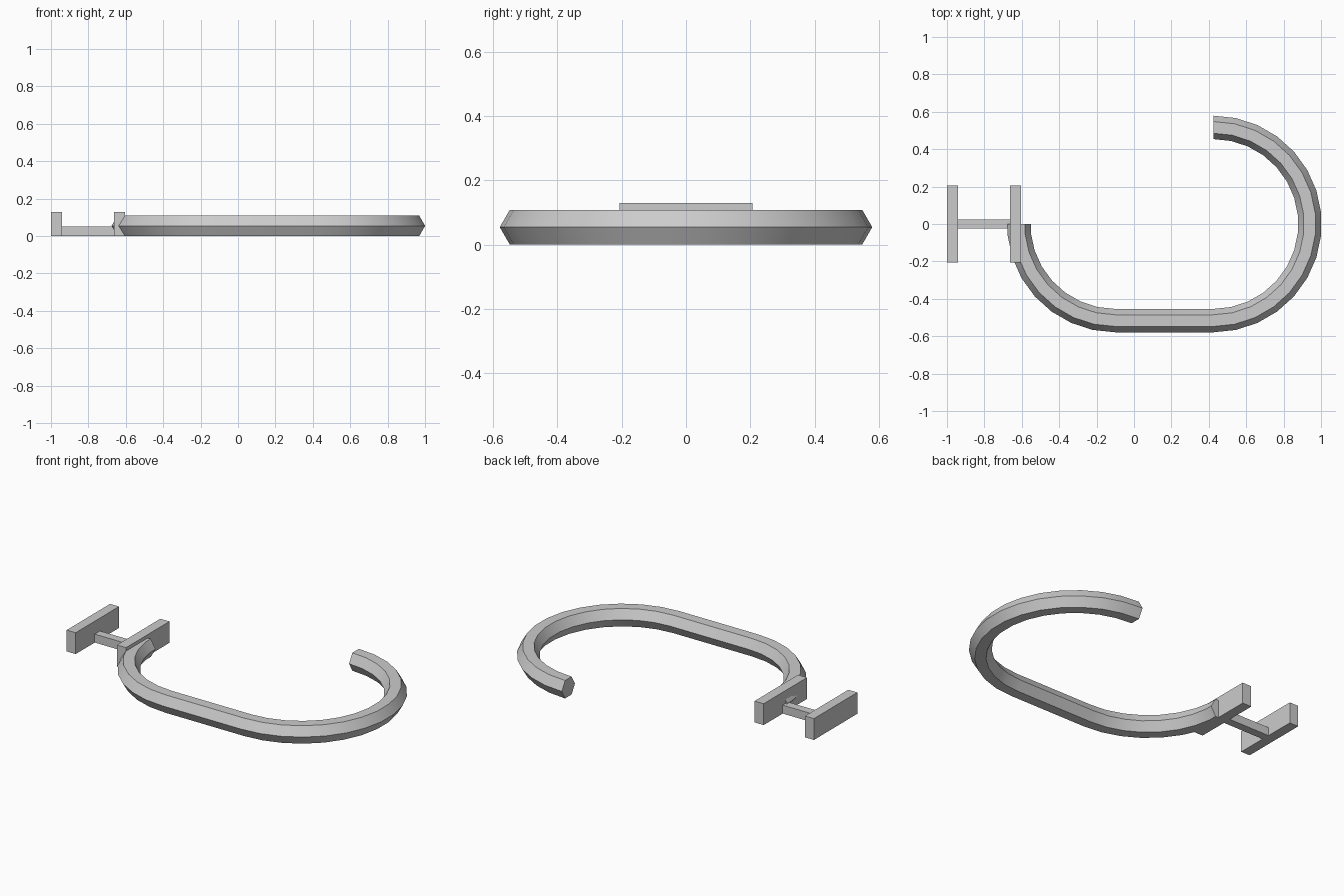
import bpy
import bmesh
from math import cos, sin, radians, pi
from mathutils import Vector

default = bpy.data.objects.get("Cube")
if default:
    bpy.data.objects.remove(default, do_unlink=True)

GREY = (0.6, 0.6, 0.6, 1)
grey = bpy.data.materials.new("plain grey")
grey.use_nodes = True
grey.diffuse_color = GREY
grey.node_tree.nodes["Principled BSDF"].inputs["Base Color"].default_value = GREY

BEND = 0.5165            # centreline radius of the bends
ROD = 0.0625             # corner radius of the hexagonal rod
HALF = ROD * sin(pi / 3)
STEP = 12                # degrees per bend segment
RIGHT_X, LEFT_X = 0.4245, -0.10


def add_object(name, bm):
    bmesh.ops.recalc_face_normals(bm, faces=bm.faces[:])
    mesh = bpy.data.meshes.new(name)
    bm.to_mesh(mesh)
    bm.free()
    mesh.materials.append(grey)
    obj = bpy.data.objects.new(name, mesh)
    bpy.context.collection.objects.link(obj)
    return obj


def box(name, low, high):
    low, high = Vector(low), Vector(high)
    bm = bmesh.new()
    bmesh.ops.create_cube(bm, size=1)
    bmesh.ops.scale(bm, vec=high - low, verts=bm.verts)
    bmesh.ops.translate(bm, vec=(low + high) / 2, verts=bm.verts)
    return add_object(name, bm)


def ring(bm, centre_x, degrees, shrink=1):
    """Hexagonal section standing across the bend at the given angle."""
    a = radians(degrees)
    verts = []
    for i in range(6):
        t = i * pi / 3
        reach = (BEND + ROD * cos(t)) * shrink
        verts.append(bm.verts.new((centre_x + reach * cos(a), reach * sin(a),
                                   HALF + ROD * sin(t))))
    return verts


# Hook rod: half-turn bend, straight run, quarter-turn bend
bm = bmesh.new()
rings = [ring(bm, RIGHT_X, d) for d in range(90, -91, -STEP)]
rings += [ring(bm, LEFT_X, d) for d in range(-90, -180, -STEP)]
rings.append(ring(bm, LEFT_X, -180, cos(radians(STEP / 2))))
for a, b in zip(rings, rings[1:]):
    for i in range(6):
        j = (i + 1) % 6
        bm.faces.new((a[i], a[j], b[j], b[i]))
bm.faces.new(rings[0])
bm.faces.new(rings[-1])
hook = add_object("hook_rod", bm)
bpy.context.view_layer.objects.active = hook
hook.select_set(True)
bpy.ops.object.shade_smooth_by_angle(angle=radians(30))

# Mounting clip: two upright plates joined by a low bar
PLATE_Y, PLATE_Z = 0.207, 0.129
box("outer_plate", (-1, -PLATE_Y, 0), (-0.94, PLATE_Y, PLATE_Z))
box("inner_plate", (-0.664, -PLATE_Y, 0), (-0.603, PLATE_Y, PLATE_Z))
box("connecting_bar", (-0.95, -0.025, 0), (-0.655, 0.025, 0.051))
